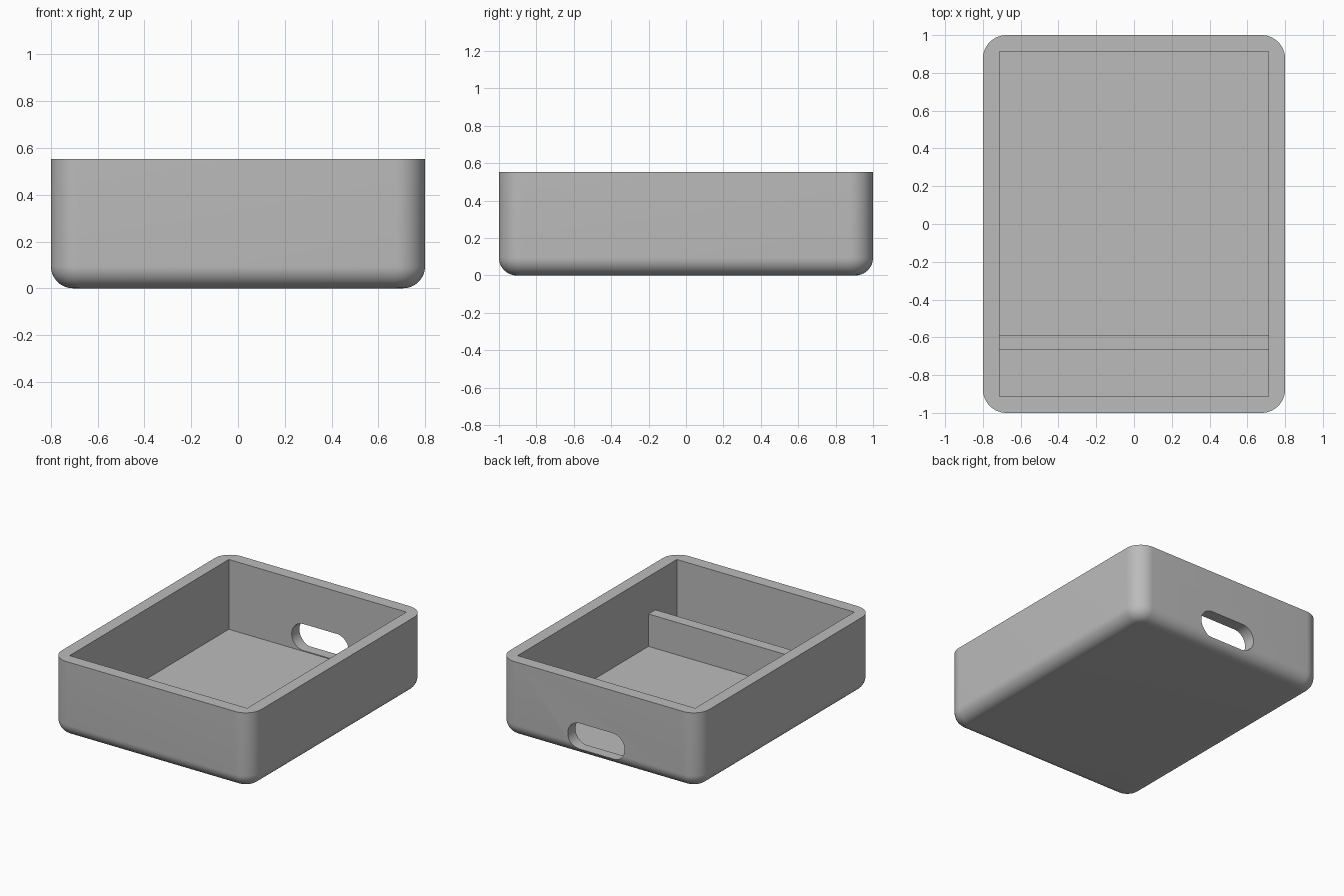
import bpy
import bmesh
import math
from mathutils import Matrix

if "Cube" in bpy.data.objects:
    bpy.data.objects.remove(bpy.data.objects["Cube"], do_unlink=True)

LENGTH, WIDTH, HEIGHT = 2.0, 1.6, 0.552
WALL, FLOOR = 0.088, 0.046
CORNER_RADIUS, BASE_RADIUS = 0.125, 0.095
INNER_X = WIDTH / 2 - WALL
INNER_Y = LENGTH / 2 - WALL

grey = bpy.data.materials.new("plain grey")
grey.use_nodes = True
grey.diffuse_color = (0.5, 0.5, 0.5, 1)
grey.node_tree.nodes["Principled BSDF"].inputs["Base Color"].default_value = (0.5, 0.5, 0.5, 1)


def box(low, high):
    """A bmesh box between two opposite corners."""
    bm = bmesh.new()
    size = [h - l for l, h in zip(low, high)]
    centre = [(h + l) / 2 for l, h in zip(low, high)]
    bmesh.ops.create_cube(bm, size=1, matrix=Matrix.Translation(centre) @ Matrix.Diagonal((*size, 1)))
    return bm


def round_edges(bm, rule, radius, segments):
    edges = [e for e in bm.edges if rule(*(v.co for v in e.verts))]
    bmesh.ops.bevel(bm, geom=edges, offset=radius, offset_type='OFFSET',
                    segments=segments, profile=0.5, affect='EDGES', clamp_overlap=False)


def make_object(name, bm):
    mesh = bpy.data.meshes.new(name)
    bm.to_mesh(mesh)
    bm.free()
    mesh.materials.append(grey)
    obj = bpy.data.objects.new(name, mesh)
    bpy.context.collection.objects.link(obj)
    return obj


def activate(obj):
    bpy.ops.object.select_all(action='DESELECT')
    obj.select_set(True)
    bpy.context.view_layer.objects.active = obj


def cut(target, cutter):
    activate(target)
    mod = target.modifiers.new("cut", 'BOOLEAN')
    mod.operation, mod.solver, mod.object = 'DIFFERENCE', 'EXACT', cutter
    bpy.ops.object.modifier_apply(modifier=mod.name)
    bpy.data.objects.remove(cutter, do_unlink=True)


# Tray body: rounded upright corners, then a rounded base edge
bm = box((-WIDTH / 2, -LENGTH / 2, 0), (WIDTH / 2, LENGTH / 2, HEIGHT))
round_edges(bm, lambda a, b: abs(a.z - b.z) > 0.1, CORNER_RADIUS, 16)
round_edges(bm, lambda a, b: max(a.z, b.z) < 0.001, BASE_RADIUS, 12)
tray = make_object("tray_body", bm)

# Square-cornered cavity, open at the top
cut(tray, make_object("cavity_cutter", box((-INNER_X, -INNER_Y, FLOOR), (INNER_X, INNER_Y, HEIGHT + 0.2))))

# Rounded slot through the back wall
SLOT_X, SLOT_Z, SLOT_HALF, SLOT_RADIUS = 0.02, 0.148, 0.228, 0.096
bm = box((SLOT_X - SLOT_HALF, INNER_Y - 0.1, SLOT_Z - SLOT_RADIUS),
         (SLOT_X + SLOT_HALF, LENGTH / 2 + 0.1, SLOT_Z + SLOT_RADIUS))
round_edges(bm, lambda a, b: abs(a.y - b.y) > 0.1, SLOT_RADIUS - 0.0005, 16)
cut(tray, make_object("slot_cutter", bm))

# Low divider across the front compartment
divider = make_object("divider", box((-INNER_X, -0.667, FLOOR), (INNER_X, -0.587, 0.281)))

for part in (tray, divider):
    activate(part)
    bpy.ops.object.shade_smooth_by_angle(angle=math.radians(30))
